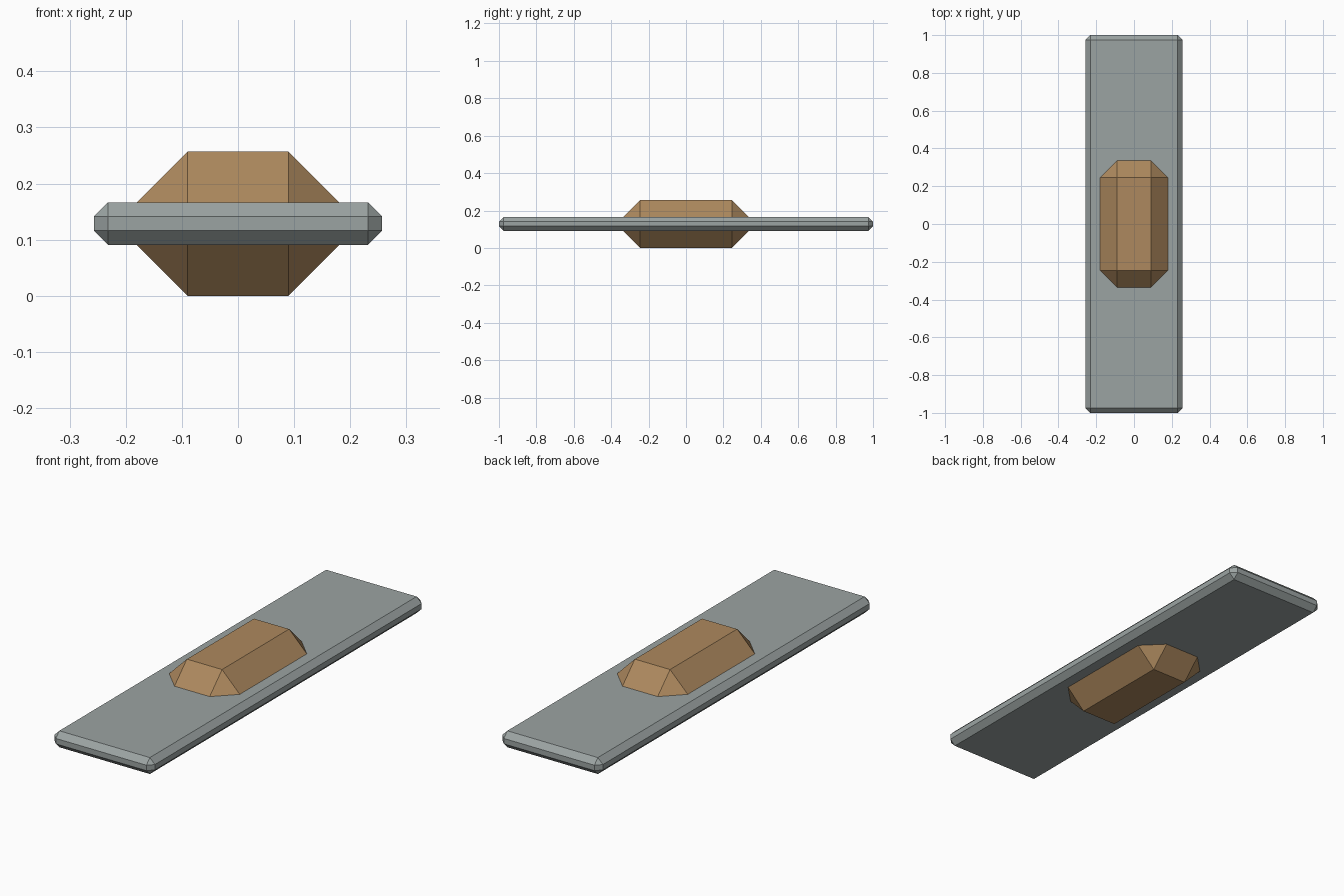
import bpy

if "Cube" in bpy.data.objects:
    bpy.data.objects.remove(bpy.data.objects["Cube"])

CENTER_Z = 0.1285


def material(name, rgb):
    mat = bpy.data.materials.new(name)
    mat.diffuse_color = (*rgb, 1.0)
    mat.use_nodes = True
    mat.node_tree.nodes["Principled BSDF"].inputs["Base Color"].default_value = mat.diffuse_color
    return mat


def chamfered_box(name, size, chamfer, mat):
    """Box centred on the shared middle height with flat chamfered edges."""
    bpy.ops.mesh.primitive_cube_add(size=1, location=(0, 0, CENTER_Z))
    box = bpy.context.object
    box.name = name
    box.scale = size
    bpy.ops.object.transform_apply(location=False, rotation=False, scale=True)
    bevel = box.modifiers.new("chamfer", "BEVEL")
    bevel.width = chamfer
    bevel.segments = 1
    bevel.limit_method = 'NONE'
    box.data.materials.append(mat)
    return box


grey = material("metal grey", (0.33, 0.37, 0.365))
brown = material("wood brown", (0.42, 0.25, 0.112))

# Long thin plank
chamfered_box("plate", (0.514, 2.0, 0.076), 0.0255, grey)

# Block through the middle, showing above and below the plank
chamfered_box("center_block", (0.436, 0.746, 0.257), 0.128, brown)
